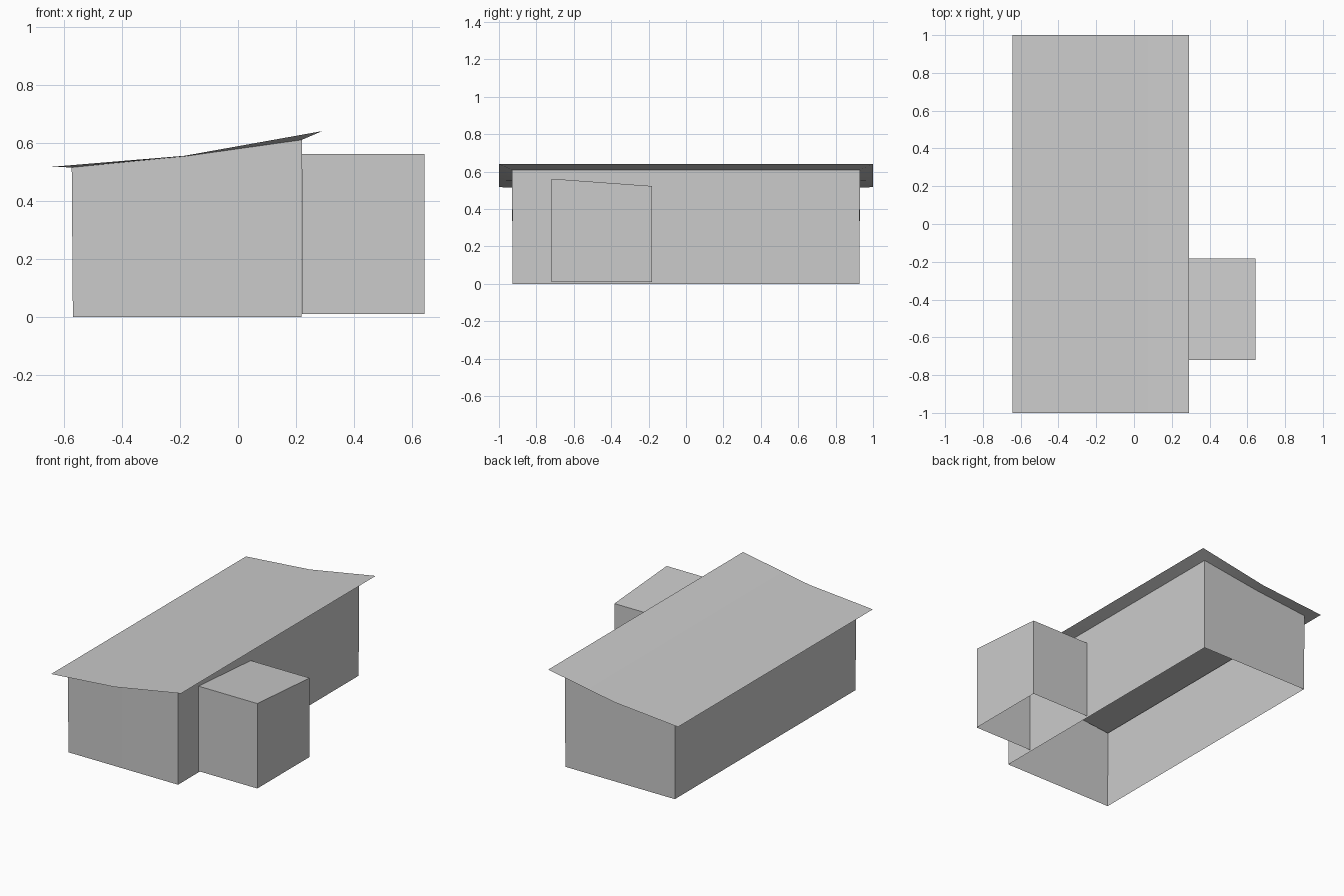
import bpy
import bmesh

if "Cube" in bpy.data.objects:
    bpy.data.objects.remove(bpy.data.objects["Cube"], do_unlink=True)

GREY = 0.6
grey = bpy.data.materials.new("plain_grey")
grey.use_nodes = True
grey.diffuse_color = (GREY, GREY, GREY, 1)
grey.node_tree.nodes["Principled BSDF"].inputs["Base Color"].default_value = (GREY, GREY, GREY, 1)


def loop_points(profile, y):
    """Lay an x-z profile out as a closed loop: along -y, then back along +y."""
    front = [(x, -y, z) for x, z in profile]
    back = [(x, y, z) for x, z in reversed(profile)]
    return front + back


def bridge(bm, lower, upper):
    n = len(lower)
    for i in range(n):
        j = (i + 1) % n
        bm.faces.new((lower[i], lower[j], upper[j], upper[i]))


def finish(bm, name):
    mesh = bpy.data.meshes.new(name)
    bmesh.ops.recalc_face_normals(bm, faces=bm.faces)
    bm.to_mesh(mesh)
    bm.free()
    mesh.materials.append(grey)
    obj = bpy.data.objects.new(name, mesh)
    bpy.context.collection.objects.link(obj)
    return obj


# Profiles across the building, from the low eave to the high eave
wall_top = [(-0.573, 0.515), (-0.185, 0.553), (0.22, 0.61)]
rim = [(-0.643, 0.517), (-0.185, 0.555), (0.29, 0.64)]

# Main walls: open underneath, leaning out very slightly
bm = bmesh.new()
base = [(-0.569, 0), (-0.185, 0), (0.218, 0)]
low = [bm.verts.new(p) for p in loop_points(base, 0.927)]
high = [bm.verts.new(p) for p in loop_points(wall_top, 0.93)]
bridge(bm, low, high)
finish(bm, "main_walls")

# Roof: bent sheet with soffits folding back to the wall tops
bm = bmesh.new()
outer = [bm.verts.new(p) for p in loop_points(rim, 1.0)]
inner = [bm.verts.new(p) for p in loop_points(wall_top, 0.93)]
bridge(bm, inner, outer)
for i in range(2):
    bm.faces.new((outer[i], outer[i + 1], outer[4 - i], outer[5 - i]))
roof = finish(bm, "roof")
bpy.ops.object.select_all(action="DESELECT")
roof.select_set(True)
bpy.context.view_layer.objects.active = roof
bpy.ops.object.shade_smooth_by_angle()

# Side annex: a box with a sloping top, open underneath and against the wall
bm = bmesh.new()
bmesh.ops.create_cube(bm, size=1)
for v in bm.verts:
    front = v.co.y < 0
    top = v.co.z > 0
    v.co.x = 0.643 if v.co.x > 0 else 0.22
    v.co.y = -0.72 if front else -0.183
    v.co.z = (0.562 if front else 0.523) if top else 0.01
bm.normal_update()
open_sides = [f for f in bm.faces if f.normal.z < -0.9 or f.normal.x < -0.9]
bmesh.ops.delete(bm, geom=open_sides, context="FACES")
finish(bm, "side_annex")
